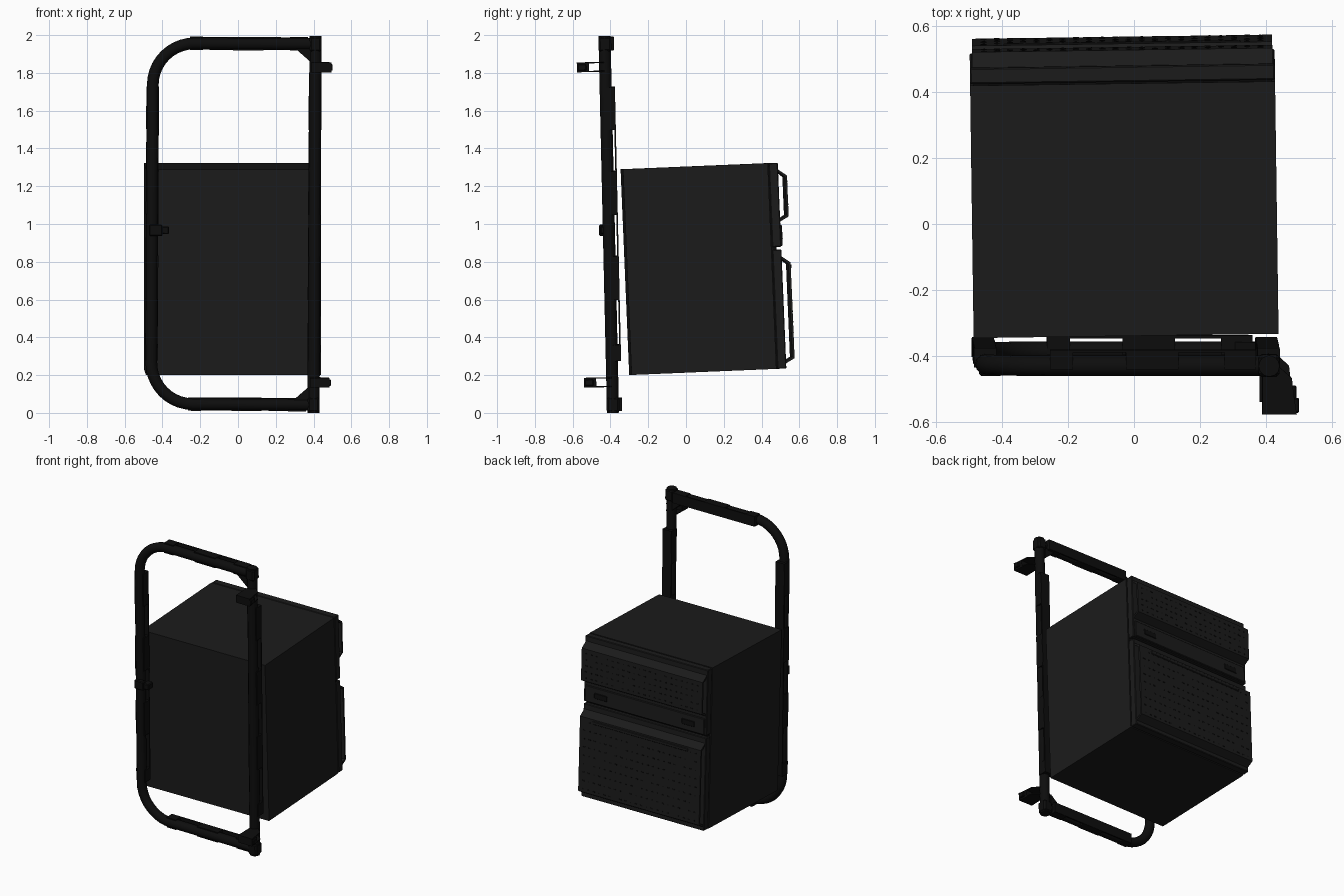
import bpy, bmesh, math
from mathutils import Matrix, Vector

if "Cube" in bpy.data.objects:
    bpy.data.objects.remove(bpy.data.objects["Cube"])


def material(name, v):
    m = bpy.data.materials.new(name)
    m.diffuse_color = (v, v, v, 1)
    m.use_nodes = True
    m.node_tree.nodes["Principled BSDF"].inputs["Base Color"].default_value = m.diffuse_color
    return m


BODY = material("charcoal", 0.011)
DARK = material("black", 0.004)
rot = lambda deg, axis: Matrix.Rotation(math.radians(deg), 4, axis)

# Both assemblies lean slightly, each in its own frame of reference
FRAME = Matrix.Translation((0, -0.409, 1.0)) @ rot(0.3, 'Y') @ rot(1.3, 'X')
CASE = Matrix.Translation((-0.03, 0.0925, 0.7625)) @ rot(0.8, 'Z') @ rot(2.4, 'X')


def finish(name, bm, space, mat):
    bmesh.ops.recalc_face_normals(bm, faces=bm.faces)
    me = bpy.data.meshes.new(name)
    bm.to_mesh(me)
    bm.free()
    ob = bpy.data.objects.new(name, me)
    ob.matrix_world = space
    me.materials.append(mat)
    bpy.context.collection.objects.link(ob)
    return ob


def add_box(bm, lo, hi):
    lo, hi = Vector(lo), Vector(hi)
    m = Matrix.Translation((lo + hi) / 2) @ Matrix.Diagonal((*(hi - lo), 1))
    bmesh.ops.create_cube(bm, size=1, matrix=m)


def boxes(name, space, mat, spans, bevel=0):
    bm = bmesh.new()
    for lo, hi in spans:
        add_box(bm, lo, hi)
    ob = finish(name, bm, space, mat)
    if bevel:
        b = ob.modifiers.new("bevel", 'BEVEL')
        b.width, b.segments = bevel, 1
    return ob


def prism(name, space, mat, pts, vec):
    """Extrude a closed polygon along vec."""
    bm = bmesh.new()
    f = bm.faces.new([bm.verts.new(p) for p in pts])
    r = bmesh.ops.extrude_face_region(bm, geom=[f])
    bmesh.ops.translate(bm, vec=vec, verts=[v for v in r['geom'] if isinstance(v, bmesh.types.BMVert)])
    return finish(name, bm, space, mat)


def tube(name, pts, radius):
    cu = bpy.data.curves.new(name, 'CURVE')
    cu.dimensions = '3D'
    cu.bevel_depth, cu.bevel_resolution, cu.use_fill_caps = radius, 4, True
    sp = cu.splines.new('POLY')
    sp.points.add(len(pts) - 1)
    for p, q in zip(sp.points, pts):
        p.co = (*q, 1)
    ob = bpy.data.objects.new(name, cu)
    ob.matrix_world = FRAME
    cu.materials.append(DARK)
    bpy.context.collection.objects.link(ob)


# Frame: straight post and rounded hoop
LEFT, POST, RAIL, R = -0.455, 0.405, 0.955, 0.22
path = [(POST, 0, RAIL)]
for cz, a0 in ((RAIL - R, 90), (-RAIL + R, 180)):
    for i in range(11):
        a = math.radians(a0 + 9 * i)
        path.append((LEFT + R + R * math.cos(a), 0, cz + R * math.sin(a)))
path.append((POST, 0, -RAIL))
tube("hoop_tube", path, 0.031)
tube("hinge_post", [(POST, 0, -0.998), (POST, 0, 0.998)], 0.032)

# Stand-off strips behind each side of the frame: thin plate on spaced blocks
for name, x in (("left", LEFT), ("right", POST)):
    spans = [((x - 0.033, 0.041, -0.725), (x + 0.033, 0.049, 0.725))]
    for z0, z1 in ((0.5, 0.725), (0.05, 0.28), (-0.4, -0.17), (-0.725, -0.64)):
        spans.append(((x - 0.034, -0.01, z0), (x + 0.034, 0.047, z1)))
    boxes(name + "_strip", FRAME, DARK, spans)
for name, z in (("top", RAIL), ("bottom", -RAIL)):
    spans = [((-0.26, 0.041, z - 0.034), (0.365, 0.049, z + 0.034))]
    for x0, x1 in ((-0.26, -0.19), (-0.03, 0.13), (0.27, 0.365)):
        spans.append(((x0, -0.01, z - 0.035), (x1, 0.047, z + 0.035)))
    boxes(name + "_strip", FRAME, DARK, spans)

# Corner gussets, post caps and hinges, mirrored top to bottom
for name, s in (("upper", 1), ("lower", -1)):
    prism(name + "_gusset", FRAME, DARK,
          [(0.38, -0.02, s * 0.93), (0.30, -0.02, s * 0.93), (0.38, -0.02, s * 0.86)], (0, 0.05, 0))
    boxes(name + "_post_cap", FRAME, DARK,
          [((POST - 0.032, -0.033, s * 0.955 - 0.04), (POST + 0.032, 0.035, s * 0.955 + 0.04))], 0.01)
    z = s * 0.835
    prism(name + "_hinge_block", FRAME, DARK,
          [(0.385, -0.15, z - 0.026), (0.49, -0.15, z - 0.026), (0.48, -0.085, z - 0.026),
           (0.385, -0.085, z - 0.026)], (0, 0, 0.052))
    boxes(name + "_hinge_nub", FRAME, DARK,
          [((0.47, -0.145, z - 0.017), (0.497, -0.10, z + 0.017))], 0.004)
    for i, dz in enumerate((-0.026, 0.02)):
        prism(f"{name}_hinge_plate_{i}", FRAME, DARK,
              [(0.385, -0.10, z + dz), (0.482, -0.10, z + dz), (0.475, -0.04, z + dz),
               (0.43, 0, z + dz), (0.385, 0, z + dz)], (0, 0, 0.006))

# Latch on the hoop
boxes("latch", FRAME, DARK, [((-0.47, -0.052, -0.065), (-0.40, -0.02, -0.005)),
                             ((-0.41, -0.045, -0.055), (-0.365, 0.01, -0.015))], 0.005)

# Case body and its two-part rear collar
W = 0.463
boxes("case_body", CASE, BODY, [((-W, -0.41, -0.545), (W, 0.357, 0.545))])
boxes("upper_collar", CASE, BODY, [((-W, 0.362, 0.10), (W, 0.41, 0.545))], 0.004)
boxes("lower_collar", CASE, BODY, [((-W, 0.362, -0.545), (W, 0.41, 0.085))], 0.004)
boxes("collar_core", CASE, DARK, [((-W + 0.01, 0.35, -0.53), (W - 0.01, 0.385, 0.53))])

# Folded sheet panels, open at their sides, with rows of small slots
T = 0.012


def panel(name, zt, zb, rows):
    P = 0.456
    outer = [(0.408, zt), (P, zt - 0.035), (P, zb + 0.028), (0.406, zb)]
    inner = [(0.406, zb + 0.014), (P - T, zb + 0.036), (P - T, zt - 0.043), (0.408, zt - 0.014)]
    prism(name, CASE, BODY, [(-0.456, y, z) for y, z in outer + inner], (0.912, 0, 0))
    spans, z0, z1 = [], zb + 0.05, zt - 0.065
    for r in range(rows):
        z = z0 + (z1 - z0) * r / (rows - 1)
        for c in range(22):
            if (c + 2 * r) % 11 == 4:
                continue
            x = -0.42 + 0.04 * c
            w = 0.009 if (c + r) % 3 else 0.004
            spans.append(((x - w, P - 0.004, z - 0.004), (x + w, P + 0.0015, z + 0.004)))
    boxes(name + "_slots", CASE, DARK, spans)


panel("upper_panel", 0.511, 0.231, 5)
panel("lower_panel", 0.05, -0.52, 9)

# Grip bars and the middle band between the panels
boxes("middle_band", CASE, BODY, [((-0.45, 0.40, 0.105), (0.45, 0.418, 0.215))], 0.004)
boxes("band_latches", CASE, DARK, [((x - 0.05, 0.41, 0.14), (x + 0.05, 0.421, 0.18)) for x in (-0.33, 0.33)], 0.004)
boxes("lower_grip", CASE, BODY, [((-0.36, 0.45, -0.015), (0.36, 0.461, 0.005))], 0.003)

# Smooth the round tubes
bpy.ops.object.select_all(action='DESELECT')
for n in ("hoop_tube", "hinge_post"):
    ob = bpy.data.objects[n]
    ob.select_set(True)
    bpy.context.view_layer.objects.active = ob
bpy.ops.object.convert(target='MESH')
bpy.ops.object.shade_smooth_by_angle(angle=math.radians(40))
